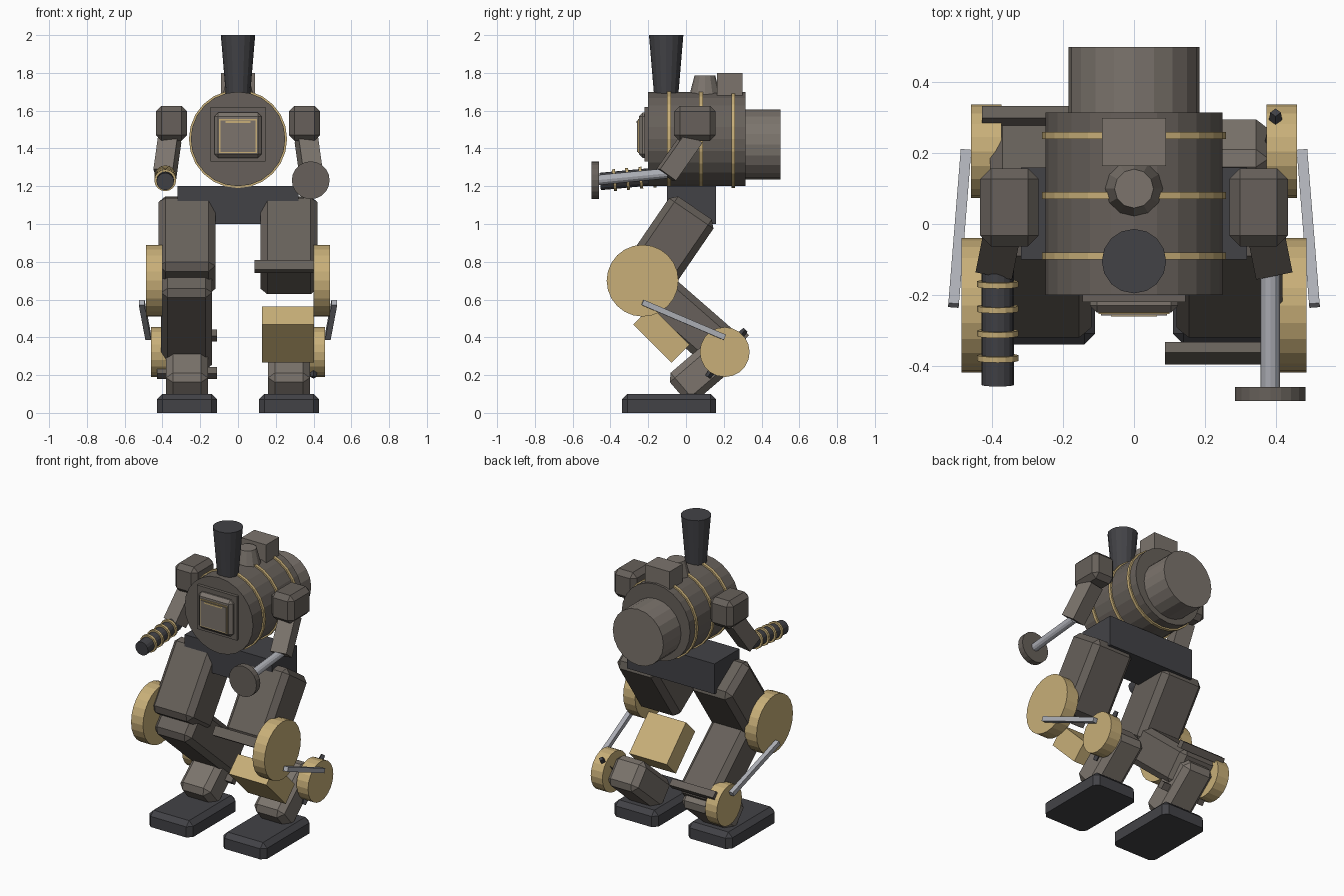
import bpy
from mathutils import Vector

if "Cube" in bpy.data.objects:
    bpy.data.objects.remove(bpy.data.objects["Cube"])


def mat(name, r, g, b):
    m = bpy.data.materials.new(name)
    m.diffuse_color = (r, g, b, 1)
    m.use_nodes = True
    m.node_tree.nodes["Principled BSDF"].inputs["Base Color"].default_value = m.diffuse_color
    return m


IRON = mat("iron", 0.135, 0.118, 0.103)
PLATE = mat("plate", 0.20, 0.175, 0.152)
DARK = mat("dark_iron", 0.055, 0.055, 0.062)
BRASS = mat("brass", 0.58, 0.43, 0.19)
STEEL = mat("steel", 0.42, 0.43, 0.47)


def finish(name, m, bevel=0):
    o = bpy.context.object
    o.name = name
    o.data.materials.append(m)
    if bevel:
        b = o.modifiers.new("chamfer", 'BEVEL')
        b.width, b.segments = bevel, 1
    return o


def box(name, loc, size, m, rx=0, bevel=0):
    bpy.ops.mesh.primitive_cube_add(size=1, location=loc)
    o = bpy.context.object
    for v in o.data.vertices:
        v.co = [c * s for c, s in zip(v.co, size)]
    o.rotation_euler.x = rx
    return finish(name, m, bevel)


def tube(name, a, b, r1, m, r2=None, n=20):
    """Cylinder or cone from point a (radius r1) to point b (radius r2)."""
    a, b = Vector(a), Vector(b)
    d = b - a
    bpy.ops.mesh.primitive_cone_add(vertices=n, radius1=r1, radius2=r1 if r2 is None else r2,
                                    depth=d.length, location=(a + b) / 2)
    bpy.context.object.rotation_euler = d.to_track_quat('Z', 'Y').to_euler()
    return finish(name, m)


def beam(name, a, b, wx, wy, m, bevel=0):
    """Square-section bar between two points."""
    a, b = Vector(a), Vector(b)
    o = box(name, (a + b) / 2, (wx, wy, (b - a).length), m, bevel=bevel)
    o.rotation_euler = (b - a).to_track_quat('Z', 'Y').to_euler()
    return o


# boiler body with brass bands and rear firebox
tube("boiler", (0, -0.2, 1.45), (0, 0.315, 1.45), 0.25, IRON, n=24)
for y in (-0.09, 0.08, 0.25):
    tube("boiler_band", (0, y - 0.01, 1.45), (0, y + 0.01, 1.45), 0.26, BRASS, n=24)
tube("firebox", (0, 0.3, 1.42), (0, 0.5, 1.42), 0.185, PLATE, n=20)

# firebox door on the front
box("door_frame", (0, -0.205, 1.475), (0.29, 0.03, 0.29), IRON)
box("door", (0, -0.22, 1.47), (0.25, 0.06, 0.24), PLATE, bevel=0.02)
box("door_trim", (0, -0.245, 1.465), (0.20, 0.02, 0.18), BRASS)
box("door_panel", (0, -0.247, 1.465), (0.187, 0.024, 0.167), PLATE)
box("door_handle", (0, -0.256, 1.54), (0.13, 0.012, 0.01), BRASS)

# chimney, steam dome and top box
tube("chimney", (0, -0.105, 1.68), (0, -0.105, 2.0), 0.064, DARK, 0.091, n=16)
tube("steam_dome", (0, 0.1, 1.66), (0, 0.1, 1.785), 0.088, PLATE, 0.055, n=12)
box("top_box", (0, 0.232, 1.735), (0.18, 0.135, 0.13), PLATE)
box("valve", (0, 0.16, 1.71), (0.06, 0.02, 0.02), BRASS)

# pelvis
box("pelvis", (0, 0.03, 1.1), (0.64, 0.26, 0.2), DARK)

for s in (-1, 1):
    # shoulder and upper arm
    box("shoulder", (s * 0.352, 0.047, 1.533), (0.165, 0.22, 0.185), IRON, bevel=0.03)
    beam("upper_arm", (s * 0.36, 0.035, 1.46), (s * 0.388, -0.105, 1.26), 0.105, 0.105, PLATE)
    # leg segments
    box("thigh", (s * 0.27, -0.088, 0.887), (0.30, 0.285, 0.48), IRON, -0.60, 0.035)
    box("lower_leg", (s * 0.27, 0.105, 0.24), (0.22, 0.20, 0.39), PLATE, -0.863, 0.035)
    # foot: chamfered everywhere but the sole
    foot = box("foot", (s * 0.27, -0.09, 0.05), (0.32, 0.5, 0.1), DARK)
    layer = foot.data.attributes.new("bevel_weight_edge", 'FLOAT', 'EDGE')
    for e in foot.data.edges:
        low = all(foot.data.vertices[i].co.z < 0 for i in e.vertices)
        layer.data[e.index].value = 0 if low else 1
    b = foot.modifiers.new("chamfer", 'BEVEL')
    b.limit_method, b.width, b.segments = 'WEIGHT', 0.03, 1
    # joint wheels and connecting rod
    tube("knee_wheel", (s * 0.40, -0.23, 0.70), (s * 0.487, -0.23, 0.70), 0.19, BRASS, n=24)
    tube("ankle_wheel", (s * 0.375, 0.205, 0.322), (s * 0.46, 0.205, 0.322), 0.132, BRASS, n=20)
    beam("connecting_rod", (s * 0.51, -0.23, 0.585), (s * 0.475, 0.205, 0.4), 0.03, 0.03, STEEL)

# left-facing shin with its ankle bars
box("shin", (-0.272, -0.012, 0.51), (0.27, 0.24, 0.65), IRON, 0.853, 0.035)
for k in (-1, 1):
    box("ankle_bar", (-0.27, 0.212 + k * 0.09, 0.31 + k * 0.1), (0.32, 0.045, 0.045), IRON, 0.853)

# other leg: brass piston box, knee bar and ankle pin
box("piston_box", (0.265, -0.13, 0.415), (0.275, 0.135, 0.285), BRASS, 0.785)
box("knee_bar", (0.268, -0.365, 0.775), (0.36, 0.035, 0.06), IRON, -0.60)
tube("ankle_pin", (0.4, 0.205, 0.32), (0.4, 0.315, 0.44), 0.035, DARK, 0.015, n=4)
tube("ankle_pin", (0.4, 0.205, 0.32), (0.4, 0.115, 0.19), 0.035, DARK, 0.015, n=4)

# ringed cannon forearm
A, B = Vector((-0.385, -0.1, 1.258)), Vector((-0.385, -0.455, 1.225))
axis = (B - A).normalized()
tube("cannon", A, B, 0.046, DARK, n=16)
for t in (0.07, 0.14, 0.21, 0.28):
    p = A + axis * t
    tube("cannon_ring", p - axis * 0.008, p + axis * 0.008, 0.058, BRASS, n=16)

# hammer forearm
tube("hammer_rod", (0.385, -0.1, 1.268), (0.385, -0.47, 1.232), 0.027, STEEL, n=12)
tube("hammer_head", (0.385, -0.46, 1.232), (0.385, -0.5, 1.232), 0.1, IRON, n=20)
